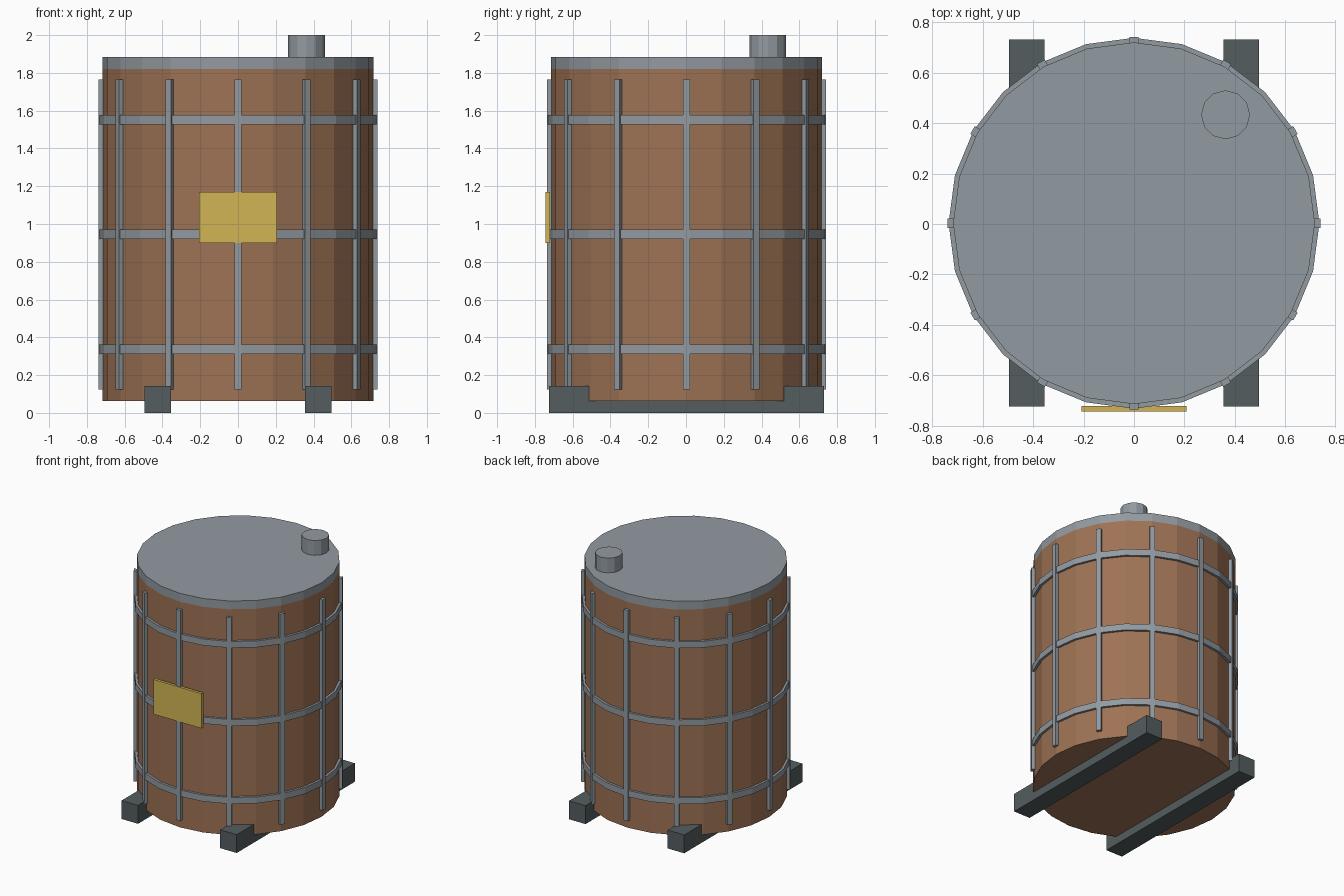
import bpy
import bmesh
from math import cos, sin, pi

if "Cube" in bpy.data.objects:
    bpy.data.objects.remove(bpy.data.objects["Cube"], do_unlink=True)

CY = 0.003        # tank axis in y
SIDES = 24
RADIUS = 0.717


def material(name, rgb):
    m = bpy.data.materials.new(name)
    m.use_nodes = True
    col = (*rgb, 1)
    m.diffuse_color = col
    m.node_tree.nodes["Principled BSDF"].inputs["Base Color"].default_value = col
    return m


COPPER = material("copper brown", (0.34, 0.17, 0.09))
STEEL = material("steel grey", (0.29, 0.325, 0.355))
DARK = material("dark slate", (0.09, 0.11, 0.115))
GOLD = material("brass yellow", (0.65, 0.46, 0.09))


def finish(name, bm, mat):
    bmesh.ops.recalc_face_normals(bm, faces=bm.faces)
    mesh = bpy.data.meshes.new(name)
    bm.to_mesh(mesh)
    bm.free()
    mesh.materials.append(mat)
    obj = bpy.data.objects.new(name, mesh)
    bpy.context.collection.objects.link(obj)
    return obj


def box(name, center, size, mat, turn=0):
    bm = bmesh.new()
    bmesh.ops.create_cube(bm, size=1)
    bmesh.ops.scale(bm, vec=size, verts=bm.verts)
    obj = finish(name, bm, mat)
    obj.location = center
    obj.rotation_euler.z = turn
    return obj


def drum(name, x, y, radius, z0, z1, sides, mat):
    bm = bmesh.new()
    base = bm.faces.new([bm.verts.new((radius * cos(2 * pi * i / sides),
                                       radius * sin(2 * pi * i / sides), z0))
                         for i in range(sides)])
    top = bmesh.ops.extrude_face_region(bm, geom=[base], use_keep_orig=True)["geom"]
    bmesh.ops.translate(bm, vec=(0, 0, z1 - z0),
                        verts=[g for g in top if isinstance(g, bmesh.types.BMVert)])
    obj = finish(name, bm, mat)
    obj.location = (x, y, 0)
    return obj


def hoop(name, z, height, inner, outer, mat):
    # rectangular section swept round the tank
    bm = bmesh.new()
    section = [(inner, -height / 2), (outer, -height / 2),
               (outer, height / 2), (inner, height / 2)]
    rings = [[bm.verts.new((r * cos(2 * pi * i / SIDES), r * sin(2 * pi * i / SIDES), h))
              for r, h in section] for i in range(SIDES)]
    for i in range(SIDES):
        a, b = rings[i], rings[(i + 1) % SIDES]
        for k in range(4):
            n = (k + 1) % 4
            bm.faces.new((a[k], b[k], b[n], a[n]))
    obj = finish(name, bm, mat)
    obj.location = (0, CY, z)
    return obj


# Tank, lid and vent
drum("tank_body", 0, CY, RADIUS, 0.063, 1.82, SIDES, COPPER)
drum("tank_lid", 0, CY, RADIUS, 1.82, 1.885, SIDES, STEEL)
drum("lid_vent", 0.363, 0.433, 0.097, 1.885, 2.0, 12, STEEL)

# Horizontal hoops
for label, z in (("lower", 0.338), ("middle", 0.945), ("upper", 1.553)):
    hoop(label + "_hoop", z, 0.05, 0.705, 0.735, STEEL)

# Vertical ribs
for i in range(12):
    a = i * pi / 6
    box(f"rib_{i + 1}", (0.723 * cos(a), CY + 0.723 * sin(a), 0.945),
        (0.032, 0.036, 1.64), STEEL, a)

# Skids under the tank
for side, s in (("left", 1), ("right", -1)):
    box(side + "_skid", (s * 0.425, CY, 0.0715), (0.142, 1.455, 0.143), DARK)

# Blank plate on the front
box("front_plate", (0, -0.732, 1.035), (0.415, 0.022, 0.27), GOLD)
